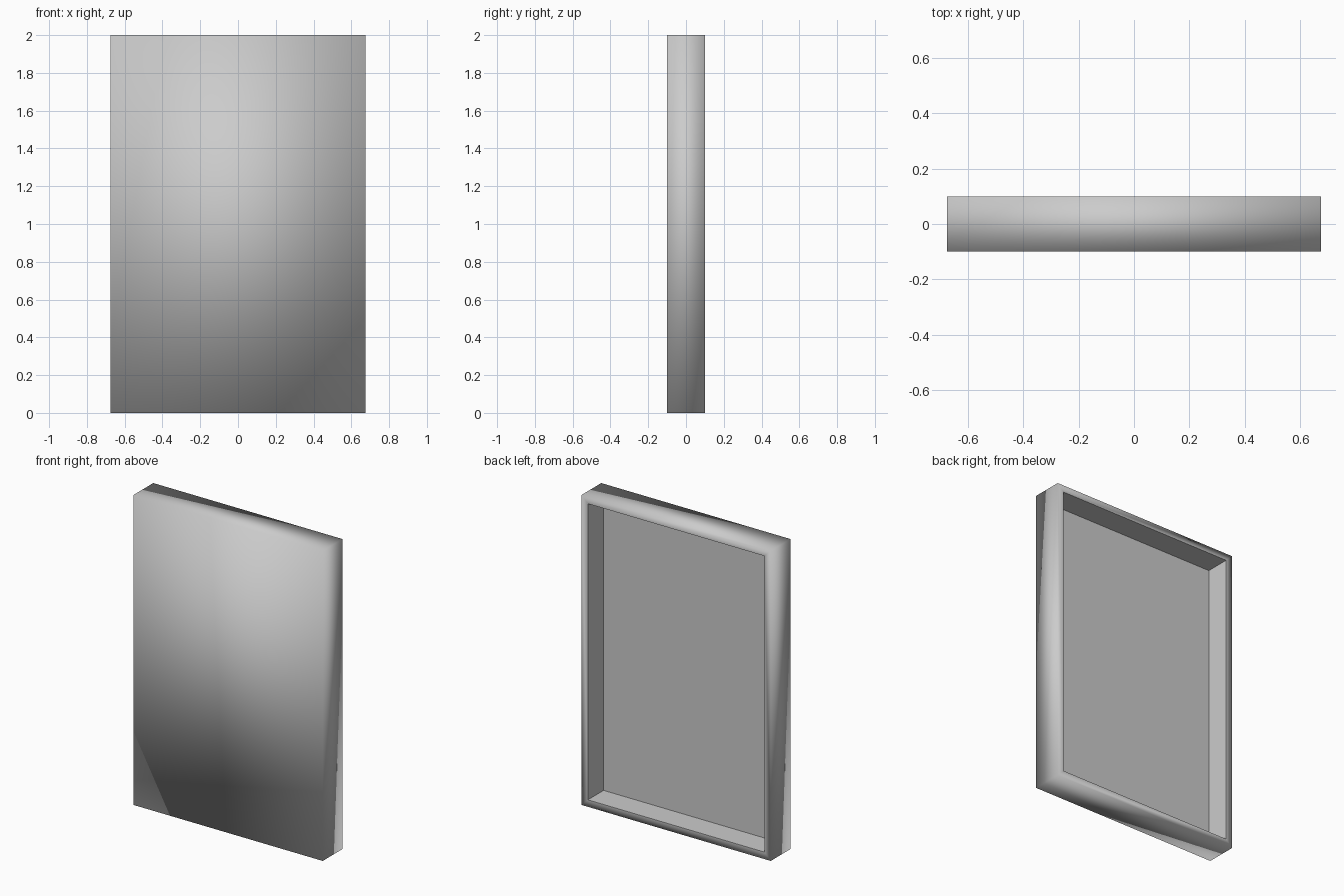
import bpy
import bmesh
from mathutils import Vector

WIDTH, DEPTH, HEIGHT = 1.35, 0.20, 2.0
RIM, RECESS = 0.045, 0.16

default = bpy.data.objects.get("Cube")
if default:
    bpy.data.objects.remove(default, do_unlink=True)

# Single plain grey
grey = bpy.data.materials.new("light_grey")
grey.use_nodes = True
colour = (0.6, 0.6, 0.6, 1.0)
grey.diffuse_color = colour
grey.node_tree.nodes["Principled BSDF"].inputs["Base Color"].default_value = colour

# Solid slab standing on the ground
bm = bmesh.new()
bmesh.ops.create_cube(bm, size=1.0)
bmesh.ops.scale(bm, vec=(WIDTH, DEPTH, HEIGHT), verts=bm.verts)
bmesh.ops.translate(bm, vec=(0, 0, HEIGHT / 2), verts=bm.verts)
bm.normal_update()

# Rim on the back, with the panel inside it pushed in to make a tray
panel = max(bm.faces, key=lambda f: f.normal.y)
bmesh.ops.inset_region(bm, faces=[panel], thickness=RIM, use_even_offset=True)
lip_edges = list(panel.edges)
result = bmesh.ops.extrude_face_region(bm, geom=[panel])
floor = [g for g in result["geom"] if isinstance(g, bmesh.types.BMFace)][0]
bmesh.ops.translate(bm, vec=Vector((0, -RECESS, 0)), verts=floor.verts)
if panel.is_valid:
    bmesh.ops.delete(bm, geom=[panel], context="FACES_ONLY")
bmesh.ops.recalc_face_normals(bm, faces=bm.faces)

# Outer shell is softly shaded, the recess keeps crisp edges
for face in bm.faces:
    face.smooth = True
inner = set(floor.verts)
for edge in bm.edges:
    if inner & set(edge.verts) or edge in lip_edges:
        edge.smooth = False

mesh = bpy.data.meshes.new("tray_panel")
bm.to_mesh(mesh)
bm.free()
mesh.materials.append(grey)
tray = bpy.data.objects.new("tray_panel", mesh)
bpy.context.collection.objects.link(tray)
